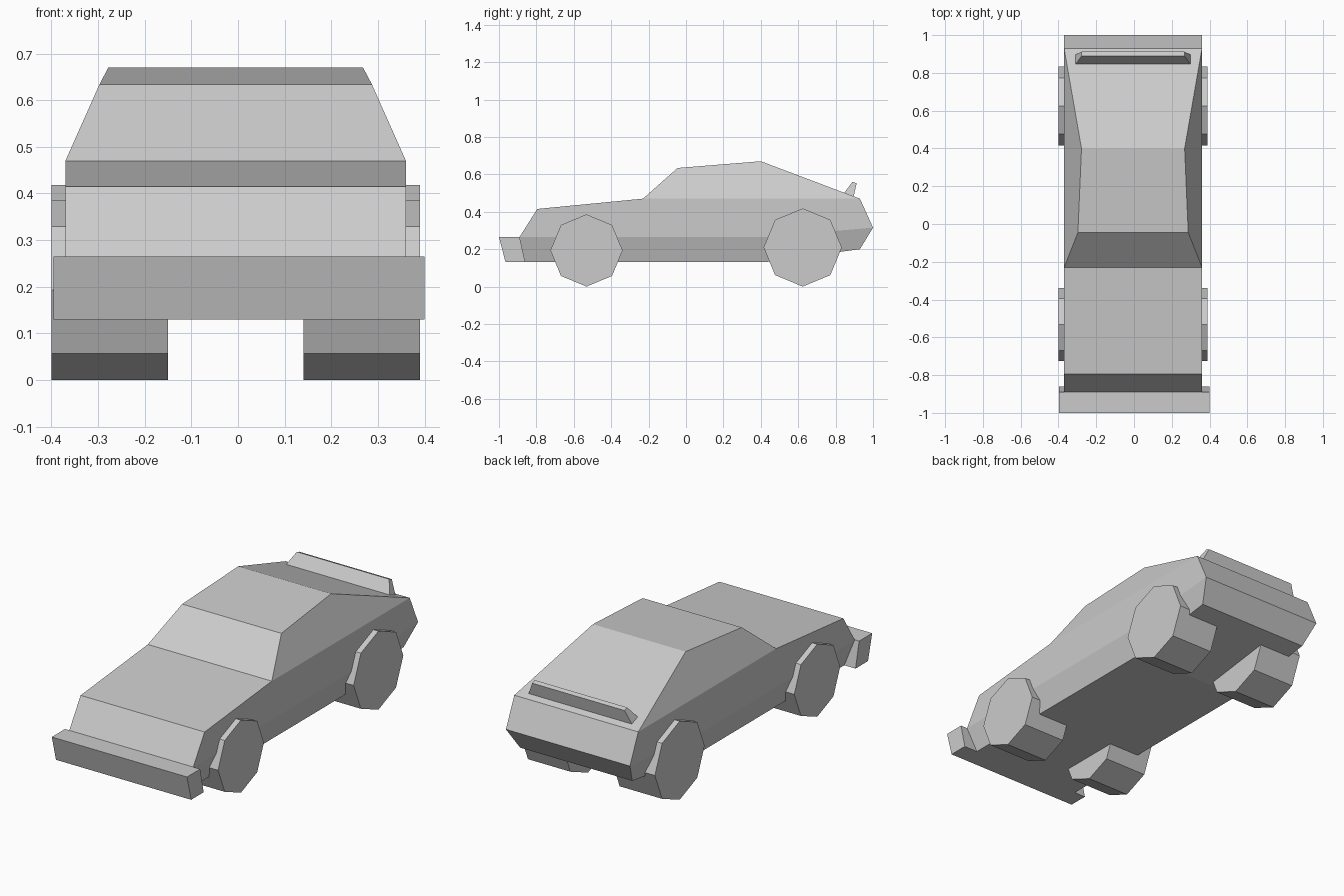
import bpy, bmesh, math
from mathutils import Matrix

if "Cube" in bpy.data.objects:
    bpy.data.objects.remove(bpy.data.objects["Cube"])

CX = -0.005  # the body and wheels sit slightly left of centre


def finish(name, bm):
    bmesh.ops.recalc_face_normals(bm, faces=bm.faces[:])
    mesh = bpy.data.meshes.new(name)
    bm.to_mesh(mesh)
    bm.free()
    obj = bpy.data.objects.new(name, mesh)
    bpy.context.collection.objects.link(obj)
    return obj


def mirrored_shell(name, points, sides, rim, cx=CX):
    """Points are (y, z, half width); rim is bridged across, sides are side faces."""
    bm = bmesh.new()
    left = [bm.verts.new((cx - w, y, z)) for y, z, w in points]
    right = [bm.verts.new((cx + w, y, z)) for y, z, w in points]
    for face in sides:
        bm.faces.new([left[i] for i in face])
        bm.faces.new([right[i] for i in reversed(face)])
    for a, b in zip(rim, rim[1:] + rim[:1]):
        bm.faces.new((left[a], left[b], right[b], right[a]))
    return finish(name, bm)


def wheel(name, x, y, radius):
    bm = bmesh.new()
    place = Matrix.Translation((x, y, radius)) @ Matrix.Rotation(math.pi / 2, 4, 'Y')
    bmesh.ops.create_cone(bm, cap_ends=True, segments=8, radius1=radius,
                          radius2=radius, depth=0.25, matrix=place)
    return finish(name, bm)


# Body with sloped cabin and tucked-in sills
body = [(-0.86, 0.13, 0.325), (-0.89, 0.265, 0.365), (-0.795, 0.415, 0.365),
        (-0.23, 0.47, 0.365), (-0.045, 0.634, 0.292), (0.40, 0.67, 0.273),
        (0.93, 0.47, 0.365), (1.0, 0.315, 0.365), (0.93, 0.20, 0.33),
        (0.42, 0.13, 0.325), (0.42, 0.265, 0.365)]
mirrored_shell("car_body", body,
               [(3, 4, 5, 6), (1, 2, 3, 6, 7, 10), (0, 1, 10, 9), (9, 10, 7, 8)],
               list(range(10)))

# Front bumper
bumper = [(-0.965, 0.13, 0.398), (-1.0, 0.265, 0.398),
          (-0.89, 0.265, 0.398), (-0.86, 0.13, 0.398)]
mirrored_shell("front_bumper", bumper, [(0, 1, 2, 3)], [0, 1, 2, 3], 0.002)

# Rear spoiler with slanted ends
spoiler = [(0.842, 0.495, 0.307), (0.89, 0.56, 0.272),
           (0.912, 0.552, 0.272), (0.895, 0.475, 0.307)]
mirrored_shell("rear_spoiler", spoiler, [(0, 1, 2, 3)], [0, 1, 2, 3])

# Eight-sided wheels
for side, sign in (("left", -1), ("right", 1)):
    wheel("front_wheel_" + side, CX + sign * 0.27, -0.532, 0.193)
    wheel("rear_wheel_" + side, CX + sign * 0.27, 0.624, 0.209)
